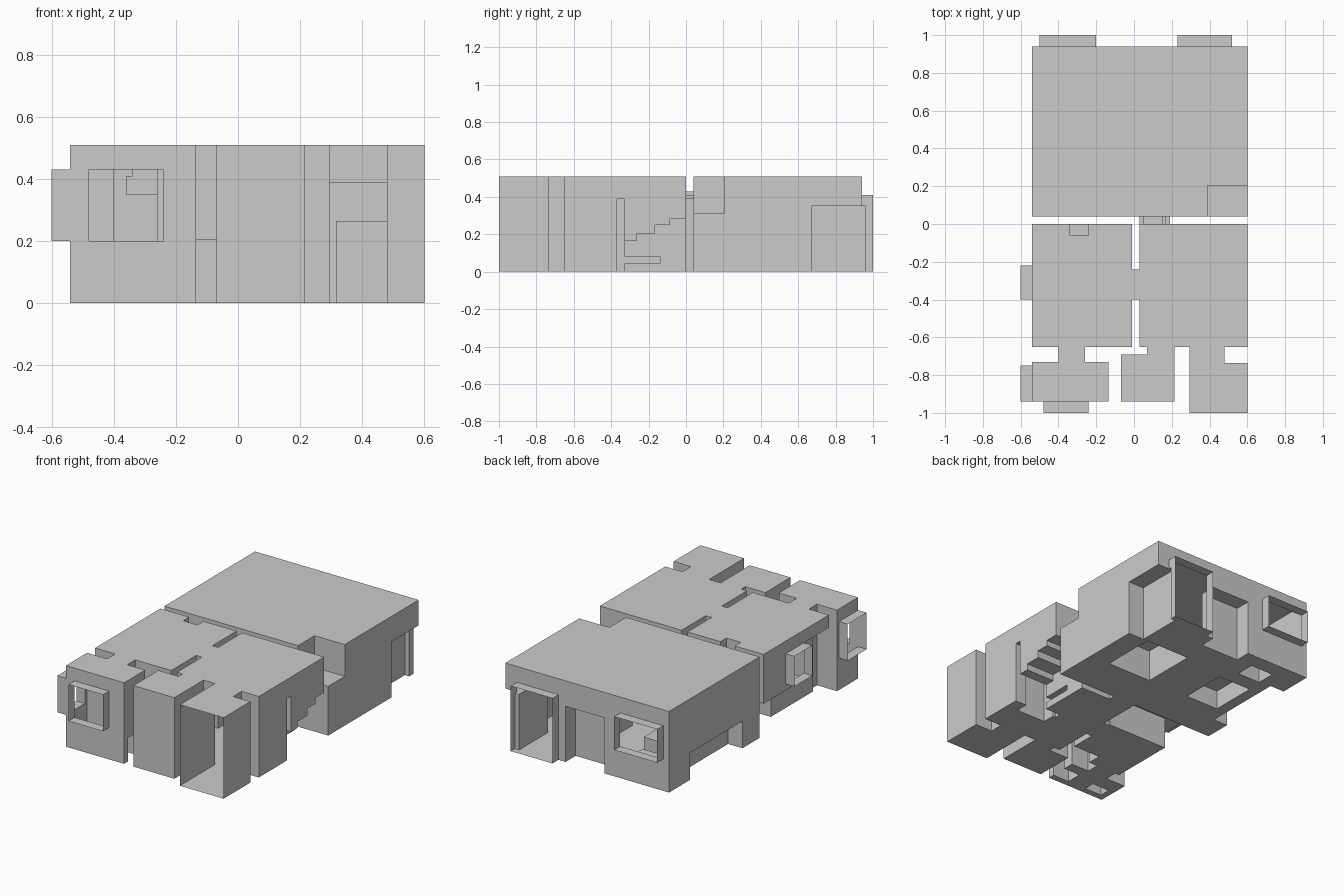
import bpy
import bmesh
from mathutils import Vector

if "Cube" in bpy.data.objects:
    bpy.data.objects.remove(bpy.data.objects["Cube"])

H = 0.51   # storey height
LO = -0.01  # below the floor, for cuts that open downwards

# Rooms as groups of boxes: (x0, x1, y0, y1, z0, z1)
ROOMS = {
    "rear_room": [(-.54, .6, .04, .94, 0, H)],
    "rear_door": [(.23, .52, .94, 1, 0, .41)],
    "rear_window": [(-.5, -.2, .94, 1, .2, .41)],
    "centre_doorway": [(.03, .19, 0, .04, 0, .39), (.05, .17, 0, .04, .39, .41),
                       (.05, .15, 0, .04, .41, .43)],
    "left_room": [(-.54, -.01, -.65, 0, 0, H)],
    "left_room_window": [(-.6, -.54, -.4, -.22, .24, .43)],
    "room_link": [(-.01, .03, -.4, -.24, 0, H)],
    "right_room": [(.03, .6, -.65, 0, 0, H)],
    "corner_room": [(-.54, -.135, -.94, -.73, 0, H), (-.4, -.26, -.73, -.65, 0, H)],
    "corner_front_window": [(-.48, -.24, -1, -.94, .2, .43)],
    "corner_side_window": [(-.6, -.54, -.94, -.75, .2, .43)],
    "middle_room": [(-.07, .215, -.94, -.69, 0, H), (.07, .215, -.69, -.65, 0, H)],
    "entrance": [(.295, .6, -1, -.735, 0, H), (.295, .48, -.735, -.65, 0, H)],
}

# Voids: recesses, stairs, furniture
VOIDS = [
    (.39, .6, .04, .205, .31, H),        # low landing
    (.49, .6, .67, .96, LO, .35),        # rear corner recess
    (-.09, .18, .84, .94, LO, .35),      # rear wall recess
    (.15, .46, .32, .67, LO, .2),        # large table
    (-.37, -.14, .32, .62, LO, .12),     # low table
    (-.36, -.2, .72, .84, LO, .1),       # stool
    (-.54, -.44, .21, .73, LO, .17),     # side bench
    (-.34, -.24, -.06, 0, .41, H),       # wall niche
    (-.36, -.22, -.06, 0, .35, .41),     # niche shelf
    (-.54, -.01, -.23, 0, LO, .2),       # long worktop
    (-.54, -.43, -.42, -.23, LO, .2),    # worktop return
    (-.54, -.43, -.65, -.42, LO, .43),   # tall cupboard
    (-.2, -.01, -.65, -.56, LO, .205),   # counter
    (.3, .4, -.33, -.14, .045, .08),     # under-stair shelf
    (-.25, -.135, -.9, -.8, LO, .15),    # cabinet
    (-.5, -.38, -.9, -.83, LO, .1),      # low box
    (.295, .6, -.37, -.33, LO, .39),     # stair end panel
    (.315, .52, -.45, -.37, LO, .265),   # sideboard
]
STEPS = [(-.33, -.265, .165), (-.265, -.165, .205),
         (-.165, -.085, .25), (-.085, 0, .285)]
VOIDS += [(.4, .6, y0, y1, LO, z) for y0, y1, z in STEPS]

# Rooms whose outer end is left open, with its direction
OPEN = {
    "rear_door": Vector((0, 1, 0)),
    "rear_window": Vector((0, 1, 0)),
    "left_room_window": Vector((-1, 0, 0)),
    "corner_front_window": Vector((0, -1, 0)),
    "corner_side_window": Vector((-1, 0, 0)),
    "entrance": Vector((0, -1, 0)),
}

grey = bpy.data.materials.new("plain_grey")
grey.use_nodes = True
colour = (.6, .6, .6, 1)
grey.diffuse_color = colour
grey.node_tree.nodes["Principled BSDF"].inputs["Base Color"].default_value = colour


def inside(p, b):
    return all(b[2 * a] < p[a] < b[2 * a + 1] for a in range(3))


# Cut planes shared by every box
boxes = [b for group in ROOMS.values() for b in group] + VOIDS
cuts = [sorted({round(b[2 * a + e], 3) for b in boxes for e in (0, 1)}) for a in range(3)]


def owner(p):
    if any(inside(p, v) for v in VOIDS):
        return None
    for name, group in ROOMS.items():
        if any(inside(p, b) for b in group):
            return name
    return None


cells = {}
for i in range(len(cuts[0]) - 1):
    for j in range(len(cuts[1]) - 1):
        for k in range(len(cuts[2]) - 1):
            idx = (i, j, k)
            mid = [(cuts[a][idx[a]] + cuts[a][idx[a] + 1]) / 2 for a in range(3)]
            name = owner(mid)
            if name:
                cells[idx] = name


def is_open(name, axis, side, plane):
    d = OPEN.get(name)
    if d is None or d[axis] != side:
        return False
    ends = [b[2 * axis + (side > 0)] for b in ROOMS[name]]
    return abs(plane - (max(ends) if side > 0 else min(ends))) < .001


# Skin each room where it meets empty space
meshes = {name: bmesh.new() for name in ROOMS}
for idx, name in cells.items():
    bm = meshes[name]
    for axis in range(3):
        for side in (-1, 1):
            near = list(idx)
            near[axis] += side
            plane = cuts[axis][idx[axis] + (side > 0)]
            if tuple(near) in cells or is_open(name, axis, side, plane):
                continue
            u, v = (axis + 1) % 3, (axis + 2) % 3
            ring = []
            for du, dv in ((0, 0), (1, 0), (1, 1), (0, 1)):
                p = Vector()
                p[axis] = plane
                p[u] = cuts[u][idx[u] + du]
                p[v] = cuts[v][idx[v] + dv]
                ring.append(bm.verts.new(p))
            bm.faces.new(ring if side > 0 else ring[::-1])

for name, bm in meshes.items():
    bmesh.ops.remove_doubles(bm, verts=bm.verts[:], dist=.0005)
    mesh = bpy.data.meshes.new(name)
    bm.to_mesh(mesh)
    bm.free()
    mesh.materials.append(grey)
    bpy.context.collection.objects.link(bpy.data.objects.new(name, mesh))
